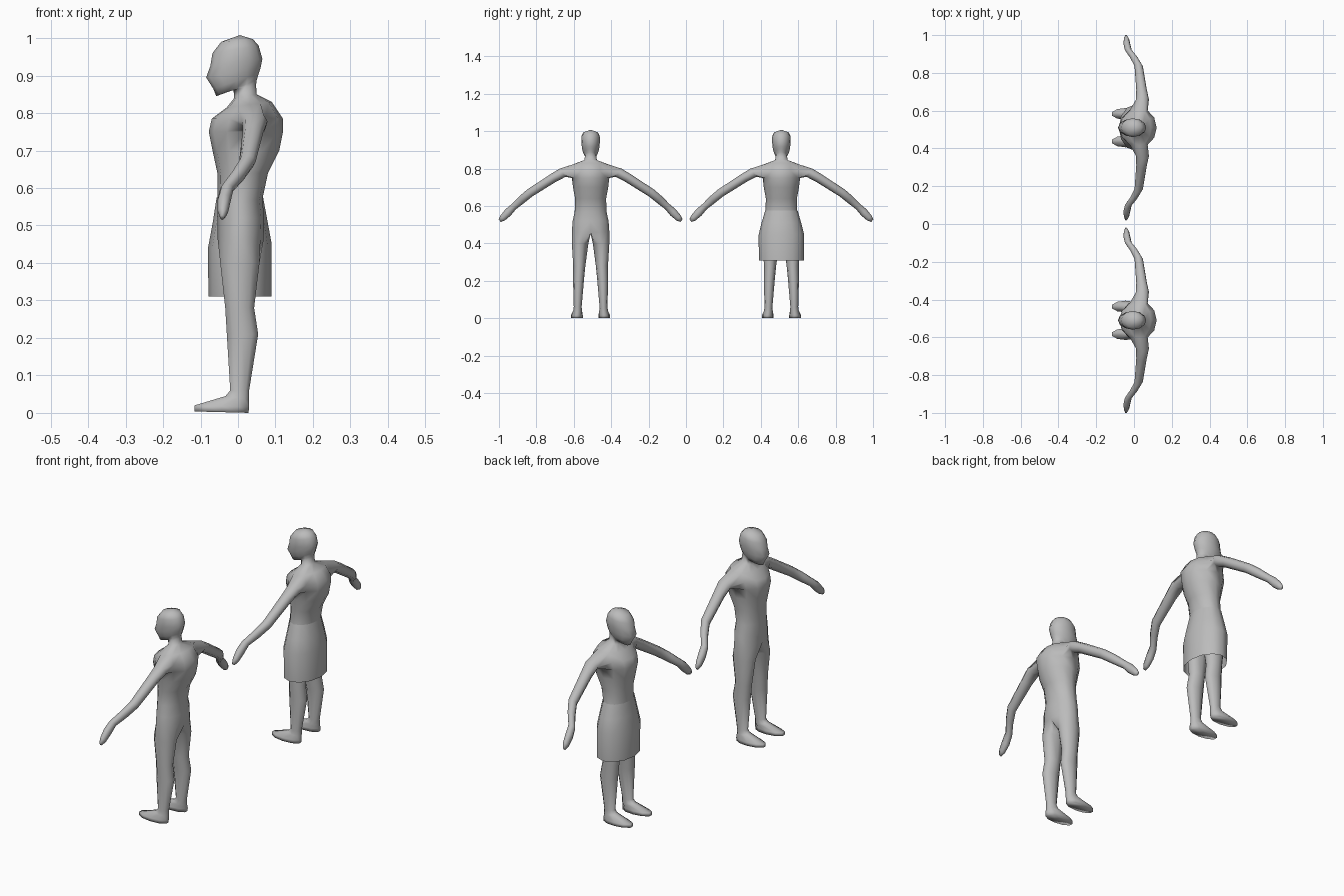
import bpy
import bmesh
from math import sin, cos, pi
from mathutils import Vector

cube = bpy.data.objects.get("Cube")
if cube:
    bpy.data.objects.remove(cube, do_unlink=True)

grey = bpy.data.materials.new("plain grey")
grey.use_nodes = True
grey.diffuse_color = (0.5, 0.5, 0.5, 1)
grey.node_tree.nodes["Principled BSDF"].inputs["Base Color"].default_value = (0.5, 0.5, 0.5, 1)

HALF = 6           # faces across half of a torso ring
ARM_ROWS = (5, 6)  # torso rows and columns left open for the arm
ARM_COLS = (2, 3)

# Torso rings: front x, front z, back x, back z, half width
TORSO = [
    (-.055, .47, .068, .46, .1), (-.055, .52, .07, .52, .096),
    (-.055, .57, .065, .57, .085), (-.055, .64, .08, .64, .083),
    (-.068, .70, .11, .70, .094), (-.078, .75, .12, .75, .1),
    (-.07, .785, .12, .785, .105), (-.03, .815, .09, .83, .095),
]
HEAD = [
    (-.01, .84, .05, .85, .034), (-.012, .862, .048, .875, .03),
    (-.058, .845, .05, .888, .03), (-.066, .865, .055, .905, .04),
    (-.085, .895, .06, .92, .046), (-.074, .925, .065, .945, .049),
    (-.068, .96, .055, .98, .05), (-.045, .99, .04, .997, .04),
]
# Leg rings: front x, front z, back x, back z, inner y, outer y
LEG = [
    (-.05, .4, .06, .4, .012, .1), (-.036, .28, .045, .28, .028, .093),
    (-.032, .21, .056, .21, .035, .094), (-.022, .06, .031, .06, .048, .09),
    (-.035, .045, .031, .035, .046, .093), (-.12, .02, .033, .016, .042, .104),
    (-.12, .004, .032, 0, .042, .104),
]
# Arm stations: centre x, y, z, half depth, half height
ARM = [
    (.045, .15, .778, .034, .027), (.04, .2, .75, .028, .025),
    (.025, .325, .67, .022, .023), (0, .37, .633, .02, .022),
    (-.03, .41, .597, .018, .018), (-.037, .44, .567, .018, .022),
    (-.04, .47, .537, .014, .018), (-.042, .486, .522, .006, .009),
]
SKIRT = [
    (-.057, .575, .067, .575, .087), (-.067, .51, .079, .51, .106),
    (-.08, .44, .09, .45, .122), (-.079, .31, .09, .31, .12),
]


def half_ring(bm, front_x, front_z, back_x, back_z, width):
    """Half an ellipse from the front centre, round the left side, to the back."""
    ring = []
    for i in range(HALF + 1):
        t = pi * i / HALF
        k = (1 - cos(t)) / 2
        ring.append(bm.verts.new((front_x + (back_x - front_x) * k, width * sin(t),
                                  front_z + (back_z - front_z) * k)))
    return ring


def leg_ring(bm, front_x, front_z, back_x, back_z, inner, outer):
    ring = []
    for i in range(10):
        t = pi / 2 + (i - 3) * pi / 5
        k = (1 - cos(t)) / 2
        ring.append(bm.verts.new((front_x + (back_x - front_x) * k,
                                  (inner + outer) / 2 + (outer - inner) / 2 * sin(t),
                                  front_z + (back_z - front_z) * k)))
    return ring


def arm_ring(bm, x, y, z, depth, height):
    up = Vector((0, .6, .8))
    ring = []
    for i in range(8):
        t = pi * (5 + i) / 4
        ring.append(bm.verts.new(Vector((x + depth * cos(t), y, z)) + up * height * sin(t)))
    return ring


def skin(bm, rings, closed=True, skip=lambda row, col: False):
    """Join neighbouring rings with quads."""
    for row, (a, b) in enumerate(zip(rings, rings[1:])):
        n = len(a)
        for col in range(n if closed else n - 1):
            if not skip(row, col):
                j = (col + 1) % n
                bm.faces.new((a[col], a[j], b[j], b[col]))


def finish(bm, name, y):
    """Mirror the left half, weld the centre line and make the object."""
    copy = bmesh.ops.duplicate(bm, geom=bm.verts[:] + bm.edges[:] + bm.faces[:])["geom"]
    for v in copy:
        if isinstance(v, bmesh.types.BMVert):
            v.co.y = -v.co.y
    bmesh.ops.remove_doubles(bm, verts=bm.verts[:], dist=.0005)
    bmesh.ops.recalc_face_normals(bm, faces=bm.faces[:])
    mesh = bpy.data.meshes.new(name)
    bm.to_mesh(mesh)
    bm.free()
    mesh.materials.append(grey)
    for p in mesh.polygons:
        p.use_smooth = True
    obj = bpy.data.objects.new(name, mesh)
    obj.location.y = y
    bpy.context.collection.objects.link(obj)
    return obj


def body(name, y):
    bm = bmesh.new()
    # Torso, neck and head
    rings = [half_ring(bm, *r) for r in TORSO + HEAD]
    skin(bm, rings, False, lambda row, col: row in ARM_ROWS and col in ARM_COLS)
    crown = bm.verts.new((.005, 0, 1.008))
    for a, b in zip(rings[-1], rings[-1][1:]):
        bm.faces.new((a, b, crown))
    # Arm grown from the opening in the shoulder
    low, mid, high = rings[5:8]
    hole = [low[2], low[3], low[4], mid[4], high[4], high[3], high[2], mid[2]]
    arm = [hole] + [arm_ring(bm, *s) for s in ARM]
    skin(bm, arm)
    bm.faces.new(arm[-1])
    # Leg and foot grown from the hip and crotch
    crotch = [bm.verts.new((x, 0, .452)) for x in (.04, .005, -.03)]
    leg = [rings[0] + crotch] + [leg_ring(bm, *r) for r in LEG]
    skin(bm, leg)
    bm.faces.new(leg[-1])
    return finish(bm, name, y)


def skirt(name, y):
    bm = bmesh.new()
    skin(bm, [half_ring(bm, *r) for r in SKIRT], False)
    return finish(bm, name, y)


body("trousered_figure", -.51)
body("skirted_figure", .51)
skirt("skirt", .51)
